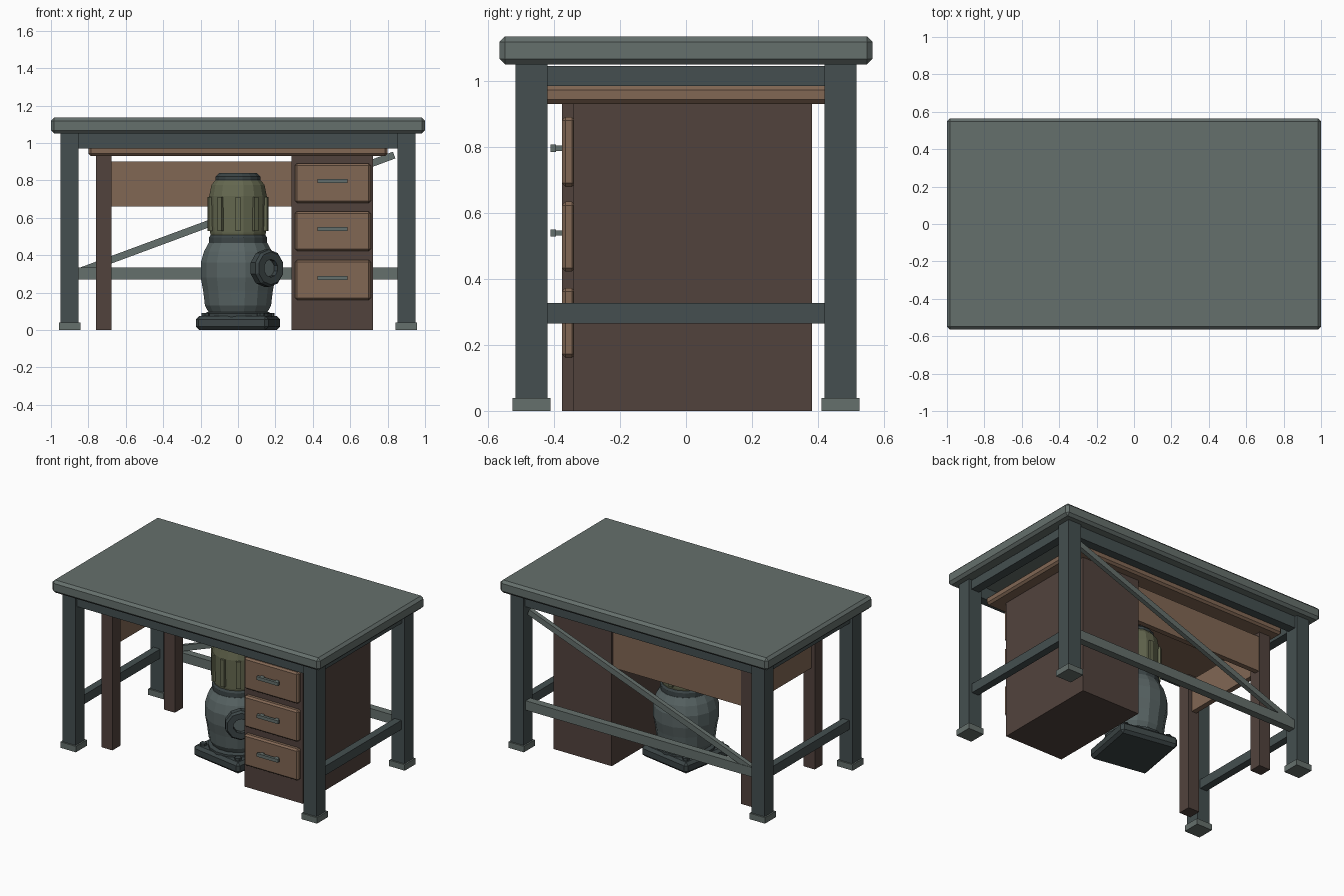
import bpy, bmesh
from math import sin, cos, pi, radians, atan2, hypot
from mathutils import Matrix, Vector

if "Cube" in bpy.data.objects:
    bpy.data.objects.remove(bpy.data.objects["Cube"])


def material(name, rgb):
    m = bpy.data.materials.new(name)
    m.use_nodes = True
    m.diffuse_color = (*rgb, 1)
    m.node_tree.nodes["Principled BSDF"].inputs["Base Color"].default_value = (*rgb, 1)
    return m


STEEL = material("light steel", (0.13, 0.16, 0.15))
FRAME = material("dark steel", (0.058, 0.078, 0.08))
WOOD = material("wood", (0.22, 0.135, 0.088))
DARKWOOD = material("dark wood", (0.083, 0.055, 0.046))
CASING = material("pump grey", (0.10, 0.13, 0.13))
OLIVE = material("olive paint", (0.13, 0.14, 0.08))
IRON = material("iron", (0.045, 0.06, 0.062))


def finish(name, bm, mat):
    bmesh.ops.recalc_face_normals(bm, faces=bm.faces[:])
    mesh = bpy.data.meshes.new(name)
    bm.to_mesh(mesh)
    bm.free()
    mesh.materials.append(mat)
    ob = bpy.data.objects.new(name, mesh)
    bpy.context.collection.objects.link(ob)


def box(name, x, y, z, mat, bevel=0, matrix=None):
    """Box from (low, high) ranges, with an optional chamfer."""
    bm = bmesh.new()
    bmesh.ops.create_cube(bm, size=1)
    lo, hi = Vector((x[0], y[0], z[0])), Vector((x[1], y[1], z[1]))
    bmesh.ops.scale(bm, vec=hi - lo, verts=bm.verts[:])
    bmesh.ops.translate(bm, vec=(lo + hi) / 2, verts=bm.verts[:])
    if bevel:
        bmesh.ops.bevel(bm, geom=bm.edges[:], offset=bevel, segments=1,
                        profile=0.5, affect='EDGES')
    if matrix:
        bm.transform(matrix)
    finish(name, bm, mat)


def lathe(name, profile, sides, mat, matrix=None, closed=False):
    """Revolve (radius, height) points around z."""
    bm = bmesh.new()
    rings = [[bm.verts.new((r * cos(2 * pi * (i + .5) / sides),
                            r * sin(2 * pi * (i + .5) / sides), z))
              for i in range(sides)] for r, z in profile]
    pairs = list(zip(rings, rings[1:]))
    if closed:
        pairs.append((rings[-1], rings[0]))
    for a, b in pairs:
        for i in range(sides):
            j = (i + 1) % sides
            bm.faces.new((a[i], a[j], b[j], b[i]))
    if not closed:
        bm.faces.new(rings[0])
        bm.faces.new(rings[-1])
    if matrix:
        bm.transform(matrix)
    finish(name, bm, mat)


def span(centre, half):
    return (centre - half, centre + half)


# Bench: top, legs, feet
box("bench_top", (-1, 1), (-.565, .565), (1.05, 1.135), STEEL, .017)
for sx, side in ((-1, "right"), (1, "left")):
    for sy, end in ((-1, "front"), (1, "back")):
        box(f"bench_leg_{end}_{side}", span(sx * .9, .048), span(sy * .468, .048),
            (.03, 1.05), FRAME)
        box(f"bench_foot_{end}_{side}", span(sx * .9, .058), span(sy * .468, .058),
            (0, .04), STEEL)
    # Side rails
    box(f"side_apron_{side}", span(sx * .9, .03), (-.42, .42), (.985, 1.045), FRAME)
    box(f"side_stretcher_{side}", span(sx * .9, .025), (-.42, .42), (.265, .327), FRAME)
for sy, end in ((-1, "front"), (1, "back")):
    box(f"bench_apron_{end}", (-.852, .852), span(sy * .468, .03), (.97, 1.05), FRAME)
box("back_stretcher", (-.852, .852), span(.468, .025), (.27, .333), STEEL)

# Diagonal brace across the back
ax, az, bx, bz = -.84, .315, .835, .935
length = hypot(bx - ax, bz - az)
tilt = Matrix.Translation(((ax + bx) / 2, .475, (az + bz) / 2)) @ \
    Matrix.Rotation(-atan2(bz - az, bx - ax), 4, 'Y')
box("diagonal_brace", span(0, length / 2), span(0, .015), span(0, .019), STEEL, 0, tilt)

# Desk: top, legs, panels, cabinet
box("desk_top", (-.8, .8), (-.44, .44), (.93, .985), WOOD, .013)
for sy, end in ((-1, "front"), (1, "back")):
    box(f"desk_leg_{end}", (-.758, -.675), span(sy * .333, .042), (0, .94), DARKWOOD)
box("desk_back_panel", (-.68, .295), (.335, .37), (.66, .9), WOOD)
box("desk_side_panel", (-.735, -.7), (-.3, .3), (.68, .9), WOOD)
box("drawer_cabinet", (.287, .723), (-.34, .382), (0, .94), DARKWOOD)

# Drawers and handles
for n, z in enumerate((.785, .528, .267), 1):
    box(f"drawer_{n}", (.305, .71), (-.376, -.335), span(z, .106), WOOD, .011)
    box(f"drawer_handle_{n}", (.425, .585), (-.411, -.393), span(z + .011, .011), STEEL)
    for x in (.45, .56):
        box(f"handle_post_{n}", span(x, .011), (-.4, -.37), span(z + .011, .008), STEEL)

# Pump base with bolts
turn = Matrix.Rotation(radians(-10), 4, 'Z')
box("pump_base", (-.197, .197), (-.197, .197), (0, .075), IRON, .018, turn)
for x in (-.15, .15):
    for y in (-.15, .15):
        bolt = turn @ Matrix.Translation((x, y, .07))
        lathe("base_bolt", [(.022, 0), (.022, .02)], 6, IRON, bolt)

# Pump body and motor
lathe("pump_foot_ring", [(.185, .07), (.185, .088), (.155, .1)], 16, IRON)
lathe("pump_body", [(.155, .085), (.18, .13), (.19, .21), (.203, .28), (.203, .36),
                    (.185, .42), (.16, .465)], 16, CASING)
lathe("motor_collar", [(.15, .455), (.158, .465), (.158, .495), (.148, .51)], 16, IRON)
lathe("motor_housing", [(.148, .5), (.152, .52), (.157, .715), (.145, .775),
                        (.12, .805)], 16, OLIVE)
lathe("motor_cap", [(.122, .797), (.122, .82), (.1, .84)], 16, IRON)
for i in range(10):
    box("motor_fin", span(0, .014), (-.168, -.14), (.53, .712), OLIVE, 0,
        Matrix.Rotation(2 * pi * i / 10, 4, 'Z'))

# Outlet: pipe and open flange pointing forward and to the left
aim = Matrix.Translation((0, 0, .33)) @ Matrix.Rotation(radians(39), 4, 'Z') @ \
    Matrix.Rotation(radians(90), 4, 'X')
lathe("outlet_pipe", [(.07, .12), (.07, .25)], 10, CASING, aim)
lathe("outlet_flange", [(.09, .215), (.1, .225), (.1, .265), (.088, .28),
                        (.048, .28), (.048, .225)], 10, IRON, aim, closed=True)
